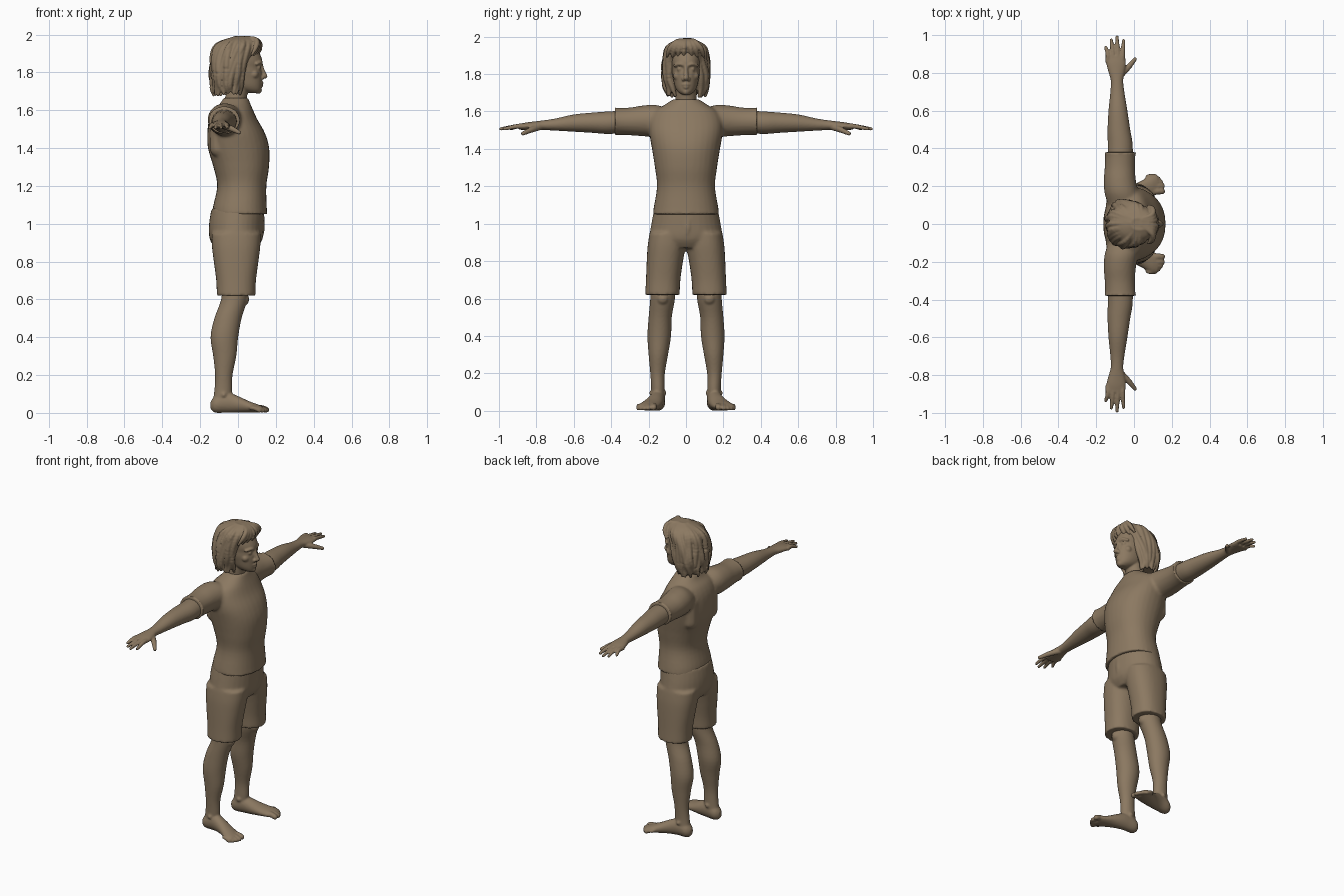
import bpy, bmesh, math, random
from mathutils import Vector, Matrix

random.seed(4)
if "Cube" in bpy.data.objects:
    bpy.data.objects.remove(bpy.data.objects["Cube"], do_unlink=True)

clay = bpy.data.materials.new("brown_clay")
clay.use_nodes = True
clay_colour = (0.26, 0.19, 0.12, 1)
clay.diffuse_color = clay_colour
for node in clay.node_tree.nodes:
    if node.type == 'BSDF_PRINCIPLED':
        node.inputs["Base Color"].default_value = clay_colour
        node.inputs["Roughness"].default_value = 0.8


def smooth_path(keys, steps=4):
    """Catmull-Rom interpolation of equal-length tuples."""
    keys = [Vector(k) for k in keys]
    result = []
    for i in range(len(keys) - 1):
        before, start = keys[max(i - 1, 0)], keys[i]
        end, after = keys[i + 1], keys[min(i + 2, len(keys) - 1)]
        for step in range(steps):
            t = step / steps
            result.append(start + ((end - before) * t
                          + (before * 2 - start * 5 + end * 4 - after) * t ** 2
                          + (start * 3 - before - end * 3 + after) * t ** 3) / 2)
    return result + [keys[-1]]


def skin_rings(bm, rings):
    """Join rings of points into a closed tube."""
    loops = [[bm.verts.new(point) for point in ring] for ring in rings]
    count = len(loops[0])
    for low, high in zip(loops, loops[1:]):
        for i in range(count):
            j = (i + 1) % count
            bm.faces.new((low[i], low[j], high[j], high[i]))
    bm.faces.new(loops[0][::-1])
    bm.faces.new(loops[-1])


def loft(bm, axis, keys, side=1, power=2, sides=32):
    """Keys hold: place on axis, two centre values, two radii."""
    rings = []
    for place, a, b, ra, rb in smooth_path(keys):
        ring = []
        for i in range(sides):
            angle = math.tau * i / sides
            c, s = math.cos(angle), math.sin(angle)
            u = a + ra * math.copysign(abs(c) ** (2 / power), c)
            v = b + rb * math.copysign(abs(s) ** (2 / power), s)
            x, y, z = {'x': (place, u, v), 'y': (u, place, v), 'z': (u, v, place)}[axis]
            ring.append((x, y * side, z))
        rings.append(ring)
    skin_rings(bm, rings)


def ball(bm, centre, radius):
    bmesh.ops.create_uvsphere(bm, u_segments=14, v_segments=10, radius=radius,
                              matrix=Matrix.Translation(centre))


def tube(bm, keys, sides=12):
    """Round-ended tube; keys hold x, y, z, radius."""
    path = smooth_path(keys)
    points = [p.to_3d() for p in path]
    rings = []
    for i, point in enumerate(points):
        tangent = points[min(i + 1, len(points) - 1)] - points[max(i - 1, 0)]
        turn = tangent.to_track_quat('Z', 'Y')
        rings.append([point + turn @ Vector((math.cos(math.tau * k / sides),
                      math.sin(math.tau * k / sides), 0)) * path[i][3]
                      for k in range(sides)])
    skin_rings(bm, rings)
    for i in (0, -1):
        ball(bm, points[i], path[i][3])


def finish(bm, name, voxel, mirrored=False, relax=3):
    """Fuse the overlapping volumes into one smooth surface."""
    bmesh.ops.recalc_face_normals(bm, faces=bm.faces[:])
    mesh = bpy.data.meshes.new(name)
    bm.to_mesh(mesh)
    bm.free()
    mesh.materials.append(clay)
    mesh.polygons.foreach_set("use_smooth", [True] * len(mesh.polygons))
    obj = bpy.data.objects.new(name, mesh)
    bpy.context.scene.collection.objects.link(obj)
    fuse = obj.modifiers.new("fuse", 'REMESH')
    fuse.mode = 'VOXEL'
    fuse.voxel_size = voxel
    fuse.use_smooth_shade = True
    soften = obj.modifiers.new("soften", 'SMOOTH')
    soften.factor = 0.5
    soften.iterations = relax
    if mirrored:
        mirror = obj.modifiers.new("mirror", 'MIRROR')
        mirror.use_axis = (False, True, False)
        mirror.use_mirror_merge = False


# Shirt: torso, sleeves, and raised hems
bm = bmesh.new()
loft(bm, 'z', [(1.05, .01, 0, .145, .178), (1.09, .01, 0, .142, .172),
               (1.2, .02, 0, .13, .155), (1.3, .017, 0, .147, .166),
               (1.4, .003, 0, .162, .182), (1.48, -.01, 0, .152, .195),
               (1.55, -.025, 0, .128, .195), (1.6, -.025, 0, .105, .17),
               (1.635, -.015, 0, .08, .115), (1.665, -.012, 0, .065, .07)], power=2.2)
for side in (1, -1):
    loft(bm, 'y', [(.08, -.04, 1.55, .09, .06), (.16, -.065, 1.55, .09, .085),
                   (.23, -.075, 1.55, .085, .082), (.3, -.075, 1.547, .08, .074),
                   (.36, -.073, 1.547, .08, .072), (.38, -.073, 1.547, .086, .075)], side)
    # chest muscle and shoulder blade
    tube(bm, [(.07, side * .05, 1.43, .07), (.05, side * .11, 1.45, .06)])
    tube(bm, [(-.1, side * .1, 1.4, .05), (-.1, side * .1, 1.52, .05)])
finish(bm, "shirt", .009)

# Shorts: pelvis, two legs, fly
bm = bmesh.new()
loft(bm, 'z', [(1.08, 0, 0, .14, .17), (1, -.008, 0, .145, .185),
               (.92, -.01, 0, .14, .195), (.87, -.01, 0, .11, .17)])
for side in (1, -1):
    loft(bm, 'z', [(.95, -.01, .095, .13, .1), (.88, -.01, .103, .128, .102),
                   (.8, -.01, .113, .118, .097), (.7, -.01, .122, .105, .092),
                   (.62, -.01, .126, .102, .092)], side, power=2.3)
tube(bm, [(.128, .01, 1.04, .012), (.13, .01, .98, .014), (.12, 0, .93, .012)])
finish(bm, "shorts", .009)

# Bare legs with feet and toes
bm = bmesh.new()
loft(bm, 'z', [(.68, -.015, .125, .07, .066), (.6, -.02, .125, .069, .066),
               (.5, -.053, .138, .072, .062), (.4, -.072, .143, .073, .063),
               (.3, -.07, .148, .061, .052), (.2, -.075, .152, .046, .039),
               (.12, -.078, .15, .047, .036), (.05, -.085, .15, .05, .038)])
loft(bm, 'x', [(-.145, .15, .04, .015, .02), (-.12, .15, .045, .038, .044),
               (-.06, .153, .055, .04, .054), (0, .165, .045, .045, .044),
               (.06, .187, .031, .053, .03), (.1, .203, .024, .056, .023),
               (.125, .207, .02, .05, .016)])
for tip_x, tip_y, radius in [(.148, .173, .017), (.152, .202, .013), (.144, .222, .012),
                             (.13, .24, .012), (.113, .255, .011)]:
    tube(bm, [(.07, tip_y * .9 + .02, .025, radius), (tip_x - .03, tip_y, .026, radius),
              (tip_x, tip_y, radius, radius)])
for ankle_y in (.118, .182):
    ball(bm, (-.075, ankle_y, .095), .015)
ball(bm, (.025, .125, .6), .035)
finish(bm, "bare_legs", .0065, mirrored=True)

# Forearms with hands
bm = bmesh.new()
loft(bm, 'y', [(.32, -.073, 1.545, .066, .06), (.42, -.073, 1.54, .066, .06),
               (.5, -.08, 1.54, .06, .054), (.6, -.085, 1.538, .05, .046),
               (.7, -.088, 1.53, .037, .032), (.76, -.09, 1.527, .033, .026),
               (.8, -.092, 1.525, .042, .023), (.85, -.095, 1.522, .052, .02),
               (.89, -.097, 1.518, .05, .016)])
for base_x, tip_x, tip_y in [(-.138, -.15, .935), (-.112, -.12, .975),
                             (-.086, -.09, .991), (-.06, -.055, .972)]:
    tube(bm, [(base_x, .86, 1.52, .014), (base_x, .9, 1.521, .013),
              (tip_x, tip_y, 1.507, .009)])
tube(bm, [(-.08, .78, 1.518, .018), (-.035, .825, 1.503, .016), (.005, .872, 1.482, .011)])
finish(bm, "bare_arms", .0055, mirrored=True, relax=2)

# Head and neck with facial features
bm = bmesh.new()
loft(bm, 'z', [(1.6, -.02, 0, .06, .06), (1.66, -.012, 0, .058, .057),
               (1.72, 0, 0, .055, .055), (1.78, 0, 0, .055, .055)])
loft(bm, 'z', [(1.69, .085, 0, .025, .02), (1.705, .065, 0, .056, .042),
               (1.73, .045, 0, .08, .058), (1.77, .03, 0, .097, .068),
               (1.8, .02, 0, .107, .074), (1.83, .018, 0, .104, .075),
               (1.86, .015, 0, .114, .078), (1.9, 0, 0, .115, .08),
               (1.95, 0, 0, .09, .07), (1.975, 0, 0, .05, .04)], power=2.2)
tube(bm, [(.12, 0, 1.845, .011), (.13, 0, 1.81, .011), (.142, 0, 1.78, .014)])
tube(bm, [(.113, -.027, 1.741, .005), (.128, 0, 1.745, .008), (.113, .027, 1.741, .005)])
tube(bm, [(.112, -.022, 1.733, .005), (.125, 0, 1.73, .009), (.112, .022, 1.733, .005)])
ball(bm, (.107, 0, 1.707), .02)
for side in (1, -1):
    ball(bm, (.13, side * .013, 1.773), .011)
    ball(bm, (.107, side * .034, 1.826), .014)
    ball(bm, (.085, side * .045, 1.79), .024)
    tube(bm, [(.1, side * .06, 1.845, .008), (.12, side * .035, 1.854, .009),
              (.123, side * .012, 1.847, .008)])
finish(bm, "head", .005, relax=2)

# Hair: cap, long wavy locks round the sides and back, swept fringe
bm = bmesh.new()
loft(bm, 'z', [(1.7, -.06, 0, .06, .09), (1.75, -.05, 0, .085, .113),
               (1.8, -.045, 0, .092, .12), (1.86, -.035, 0, .1, .115),
               (1.9, -.015, 0, .115, .112), (1.94, 0, 0, .118, .1),
               (1.97, .015, 0, .095, .075), (1.99, .03, 0, .05, .035)])
lock_shape = [(1.98, .025, .04, .03, .012), (1.94, 0, .108, .093, .015),
              (1.87, -.03, .102, .112, .017), (1.79, -.045, .093, .12, .017),
              (1.73, -.05, .085, .11, .014), (1.69, -.05, .08, .1, .008)]
lock_count = 23
for i in range(lock_count):
    angle = math.radians(42 + 276 * i / (lock_count - 1))
    wave, drop = random.uniform(0, math.tau), random.uniform(-.015, .02)
    keys = []
    for n, (z, centre, rx, ry, radius) in enumerate(lock_shape):
        bend = angle + .09 * math.sin(wave + n * 1.4)
        flick = 1 + .05 * math.sin(wave + n * 2)
        keys.append((centre + rx * flick * math.cos(bend), ry * flick * math.sin(bend),
                     z + drop * n / len(lock_shape), radius))
    tube(bm, keys, sides=10)
for y in (-.085, -.06, -.035, -.01, .025, .05, .08):
    tube(bm, [(.04, .01 + y * .2, 1.98, .013), (.095, y * .6, 1.972, .014),
              (.122 - abs(y) * .3, y, 1.938, .014),
              (.108 - abs(y) * .4, y * 1.2, 1.895, .007)])
finish(bm, "hair", .005, relax=1)
